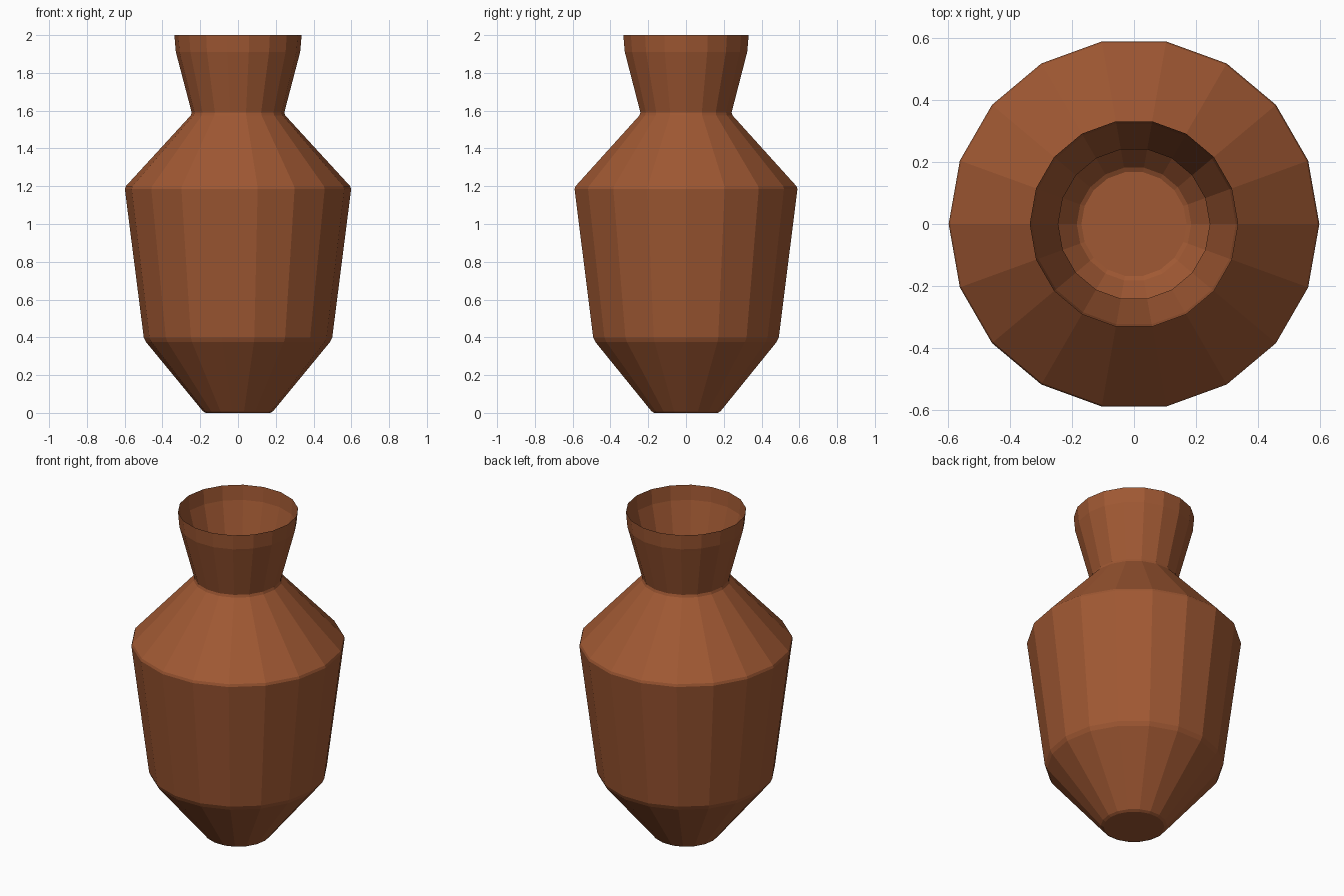
import bpy, bmesh, math

cube = bpy.data.objects.get("Cube")
if cube:
    bpy.data.objects.remove(cube, do_unlink=True)

SIDES = 18

# Fired clay colour
clay = bpy.data.materials.new("terracotta")
clay.use_nodes = True
colour = (0.35, 0.098, 0.033, 1)
clay.diffuse_color = colour
clay.node_tree.nodes["Principled BSDF"].inputs["Base Color"].default_value = colour

# Outline from foot to rim as (radius, height), with narrow eased corners
profile = [
    (0.17, 0), (0.185, 0.008),
    (0.487, 0.375), (0.499, 0.4),
    (0.599, 1.185), (0.594, 1.2),
    (0.25, 1.575), (0.245, 1.59),
    (0.325, 1.895), (0.329, 1.91), (0.337, 2),
]


def ring(bm, radius, height):
    angles = [2 * math.pi * i / SIDES for i in range(SIDES)]
    return [bm.verts.new((radius * math.cos(a), radius * math.sin(a), height)) for a in angles]


# Thin-walled open vase: closed foot, hollow inside, open rim
bm = bmesh.new()
rings = [ring(bm, r, z) for r, z in profile]
bm.faces.new(reversed(rings[0]))
for low, high in zip(rings, rings[1:]):
    for i in range(SIDES):
        j = (i + 1) % SIDES
        bm.faces.new((low[i], low[j], high[j], high[i]))

mesh = bpy.data.meshes.new("vase")
bm.to_mesh(mesh)
bm.free()
mesh.materials.append(clay)
vase = bpy.data.objects.new("vase", mesh)
bpy.context.collection.objects.link(vase)
